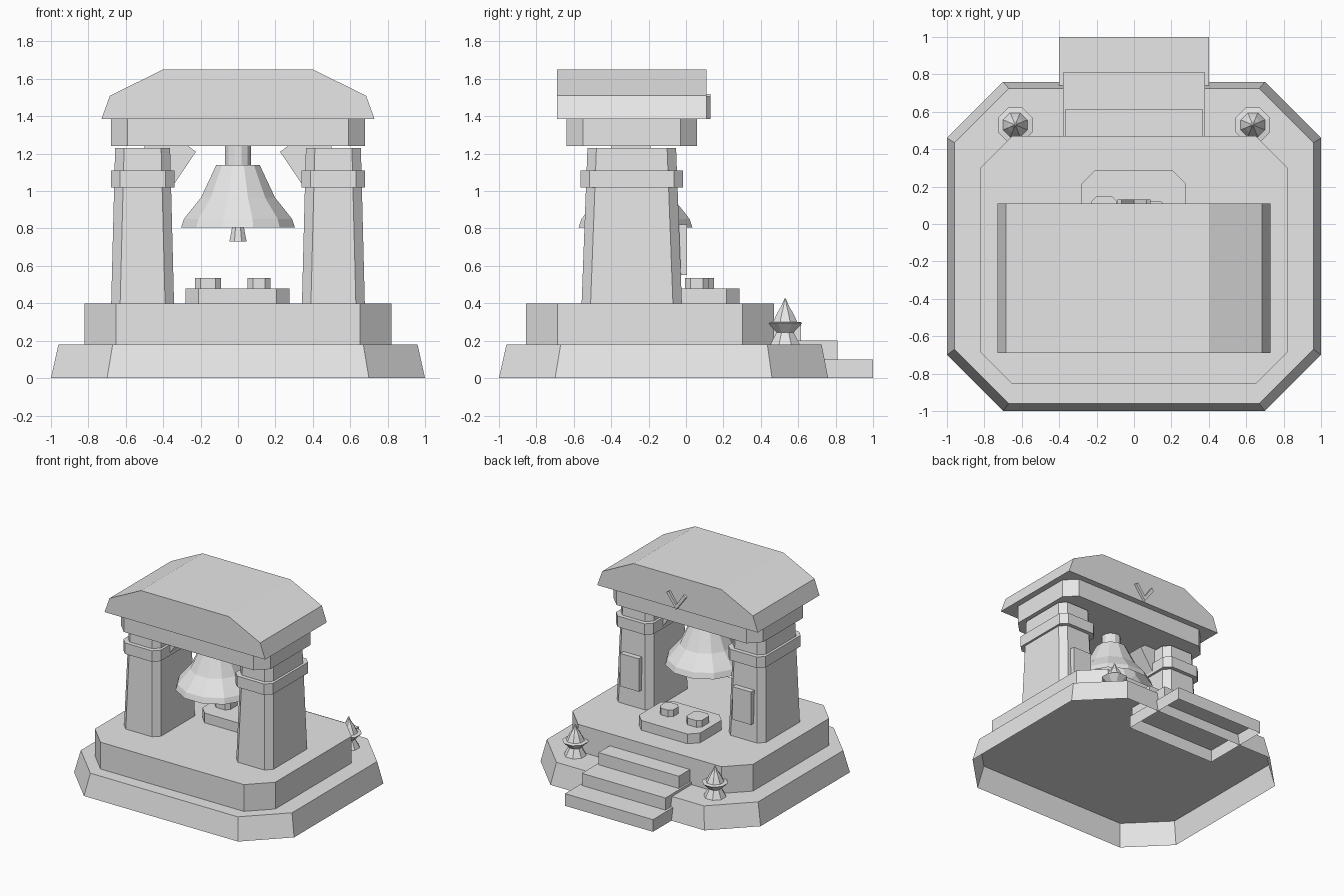
import bpy, bmesh, math
from mathutils import Matrix

cube = bpy.data.objects.get("Cube")
if cube:
    bpy.data.objects.remove(cube)

stone = bpy.data.materials.new("grey_stone")
stone.use_nodes = True
GREY = (0.8, 0.8, 0.8, 1)
stone.diffuse_color = GREY
stone.node_tree.nodes["Principled BSDF"].inputs["Base Color"].default_value = GREY


def finish(name, bm):
    bmesh.ops.recalc_face_normals(bm, faces=bm.faces)
    mesh = bpy.data.meshes.new(name)
    bm.to_mesh(mesh)
    bm.free()
    mesh.materials.append(stone)
    obj = bpy.data.objects.new(name, mesh)
    bpy.context.collection.objects.link(obj)
    return obj


def loft(name, rings, bottom=True, top=True):
    """Skin a stack of equal-length point loops."""
    bm = bmesh.new()
    loops = [[bm.verts.new(p) for p in ring] for ring in rings]
    n = len(loops[0])
    for a, b in zip(loops, loops[1:]):
        for i in range(n):
            j = (i + 1) % n
            bm.faces.new((a[i], a[j], b[j], b[i]))
    if bottom:
        bm.faces.new(loops[0][::-1])
    if top:
        bm.faces.new(loops[-1])
    return finish(name, bm)


def cut_rect(x0, x1, y0, y1, c, z):
    """Rectangle with its four corners cut off."""
    return [(x0 + c, y0, z), (x1 - c, y0, z), (x1, y0 + c, z), (x1, y1 - c, z),
            (x1 - c, y1, z), (x0 + c, y1, z), (x0, y1 - c, z), (x0, y0 + c, z)]


def block(name, x0, x1, y0, y1, z0, z1, c, bottom=True):
    return loft(name, [cut_rect(x0, x1, y0, y1, c, z) for z in (z0, z1)], bottom)


def box(name, x0, x1, y0, y1, z0, z1, bottom=True):
    rect = [(x0, y0), (x1, y0), (x1, y1), (x0, y1)]
    return loft(name, [[(x, y, z) for x, y in rect] for z in (z0, z1)], bottom)


def prism(name, outline, y0, y1):
    """Extrude an outline of x, z points along y."""
    return loft(name, [[(x, y, z) for x, z in outline] for y in (y0, y1)])


def lathe(name, profile, cx, cy, sides, bottom=True, top=True):
    rings = []
    for r, z in profile:
        angles = [math.tau * (i + 0.5) / sides for i in range(sides)]
        rings.append([(cx + r * math.cos(a), cy + r * math.sin(a), z) for a in angles])
    return loft(name, rings, bottom, top)


# Two-tier plinth, the lower tier sloped and hollow underneath
loft("lower_plinth", [cut_rect(-1, 1, -1, 0.76, 0.3, 0),
                      cut_rect(-0.96, 0.96, -0.96, 0.725, 0.29, 0.18)], bottom=False)
block("upper_plinth", -0.82, 0.82, -0.855, 0.47, 0.18, 0.4, 0.168)

# Back steps
for i, (half, back) in enumerate([(0.4, 1.0), (0.38, 0.81), (0.365, 0.615)]):
    box(f"step_{i + 1}", -half, half, 0.43, back, 0.1 * i, 0.1 * (i + 1), bottom=i > 0)

# Pillars with collar, plaque, brace and a finial on each side
for side, s in (("right", -1), ("left", 1)):
    cx, cy = s * 0.51, -0.29

    def pillar_ring(hx, hy, z):
        return cut_rect(cx - hx, cx + hx, cy - hy, cy + hy, 0.048, z)

    loft(f"{side}_pillar", [pillar_ring(0.168, 0.268, 0.4), pillar_ring(0.147, 0.237, 1.23)])
    loft(f"{side}_collar", [pillar_ring(0.17, 0.275, z) for z in (1.02, 1.11)])
    box(f"{side}_plaque", cx - 0.085, cx + 0.085, -0.06, 0.005, 0.55, 0.82)
    brace = [(0.225, 1.21), (0.265, 1.24), (0.5, 1.24), (0.5, 1.14), (0.34, 1.04)]
    prism(f"{side}_brace", [(s * x, z) for x, z in brace], -0.4, -0.19)
    finial = [(0.085, 0.18), (0.05, 0.245), (0.1, 0.295), (0.07, 0.3),
              (0.045, 0.35), (0.022, 0.385), (0.004, 0.425)]
    lathe(f"{side}_finial", finial, s * 0.635, 0.53, 8)

# Beam and roof
block("beam", -0.68, 0.68, -0.64, 0.06, 1.24, 1.385, 0.09)
half_roof = [(0.73, 1.385), (0.685, 1.51), (0.4, 1.65)]
prism("roof", half_roof + [(-x, z) for x, z in reversed(half_roof)], -0.69, 0.11)

# V-shaped emblem on the back of the roof
prism("roof_emblem", [(0, 1.385), (0.088, 1.505), (0.066, 1.52), (0, 1.425),
                      (-0.066, 1.52), (-0.088, 1.505)], 0.1, 0.13)

# Bell with hanger and clapper
lathe("bell", [(0.12, 1.14), (0.205, 0.965), (0.265, 0.893), (0.3, 0.85), (0.315, 0.805)],
      0, -0.27, 12, bottom=True, top=False)
lathe("bell_hanger", [(0.073, 1.14), (0.073, 1.25)], 0, -0.27, 12)
lathe("bell_clapper", [(0.05, 0.73), (0.025, 0.85)], 0, -0.27, 8)

# Low altar with two small stones
block("altar", -0.28, 0.275, -0.13, 0.285, 0.4, 0.48, 0.068)
block("right_stone", -0.23, -0.09, 0.0, 0.15, 0.48, 0.535, 0.03)
block("left_stone", 0.05, 0.175, -0.005, 0.12, 0.48, 0.535, 0.03)
